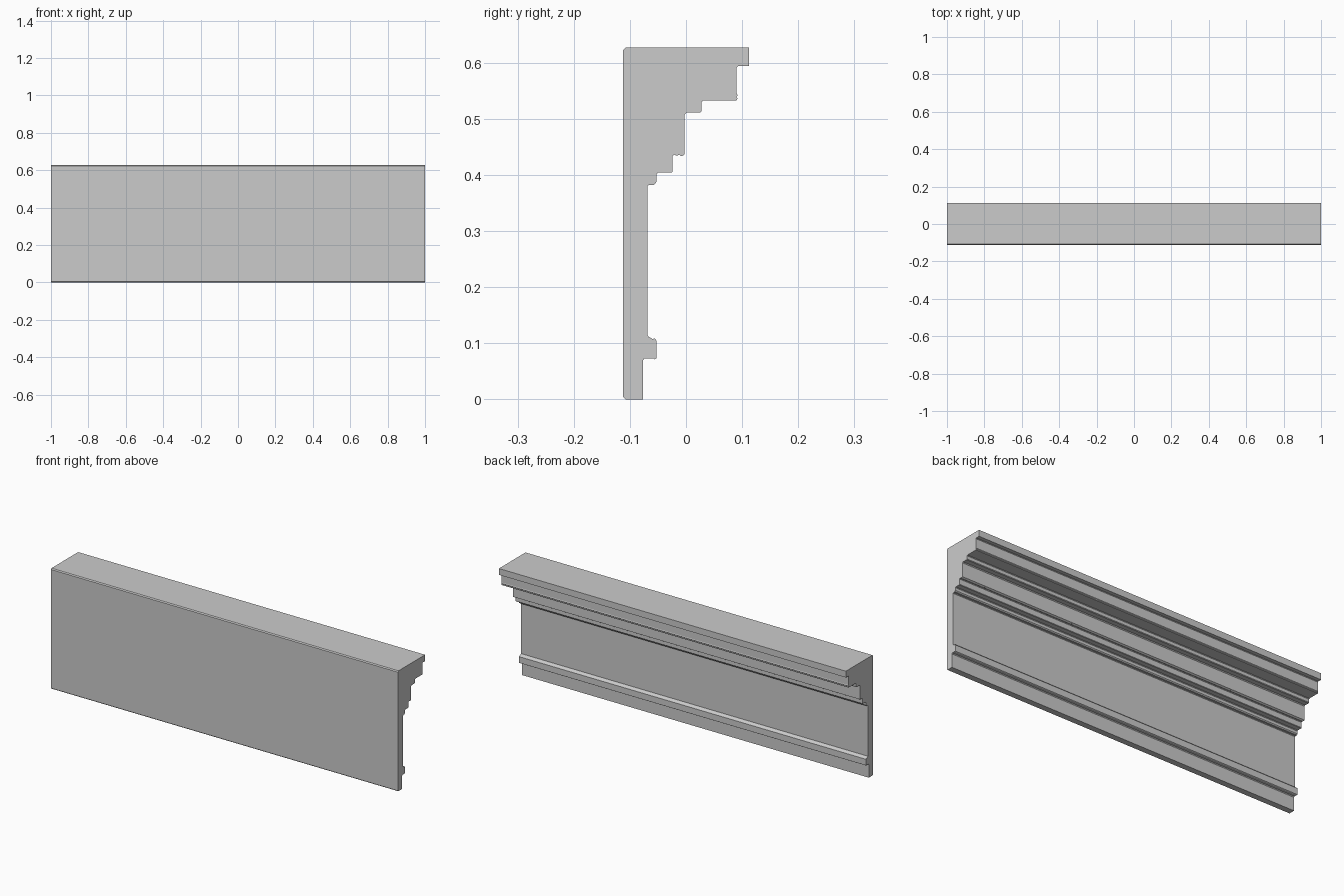
import bpy
import bmesh

HALF_LENGTH = 1.0

# Cross-section (y, z), grouped by moulding, running from the foot up to the top
back_foot = [(-0.112, 0.004), (-0.108, 0.0)]
base_band = [(-0.077, 0.0), (-0.077, 0.069), (-0.074, 0.073)]
lower_bead = [(-0.058, 0.073), (-0.056, 0.071), (-0.053, 0.073), (-0.053, 0.105),
              (-0.056, 0.109), (-0.059, 0.107), (-0.062, 0.109), (-0.066, 0.111)]
frieze = [(-0.069, 0.115), (-0.069, 0.379), (-0.066, 0.382)]
first_step = [(-0.057, 0.382), (-0.053, 0.387), (-0.053, 0.401), (-0.050, 0.404)]
second_step = [(-0.026, 0.404), (-0.024, 0.406), (-0.024, 0.433), (-0.021, 0.436),
               (-0.016, 0.434), (-0.012, 0.436), (-0.008, 0.433), (-0.003, 0.436)]
third_step = [(-0.003, 0.507), (0.001, 0.511), (0.025, 0.511), (0.028, 0.514),
              (0.028, 0.530), (0.031, 0.533)]
corona = [(0.090, 0.533), (0.092, 0.536), (0.090, 0.539), (0.092, 0.542),
          (0.090, 0.546), (0.090, 0.591), (0.093, 0.594)]
top_shelf = [(0.112, 0.594), (0.112, 0.627)]
back_top = [(-0.107, 0.627), (-0.112, 0.622)]

profile = (back_foot + base_band + lower_bead + frieze + first_step + second_step
           + third_step + corona + top_shelf + back_top)

# Sweep the section straight along x, with flat ends
bm = bmesh.new()
section = bm.faces.new([bm.verts.new((-HALF_LENGTH, y, z)) for y, z in profile])
swept = bmesh.ops.extrude_face_region(bm, geom=[section], use_keep_orig=True)["geom"]
bmesh.ops.translate(bm, vec=(2 * HALF_LENGTH, 0, 0),
                    verts=[g for g in swept if isinstance(g, bmesh.types.BMVert)])
bmesh.ops.recalc_face_normals(bm, faces=bm.faces[:])

mesh = bpy.data.meshes.new("cornice_moulding")
bm.to_mesh(mesh)
bm.free()
cornice = bpy.data.objects.new("cornice_moulding", mesh)
bpy.context.collection.objects.link(cornice)
